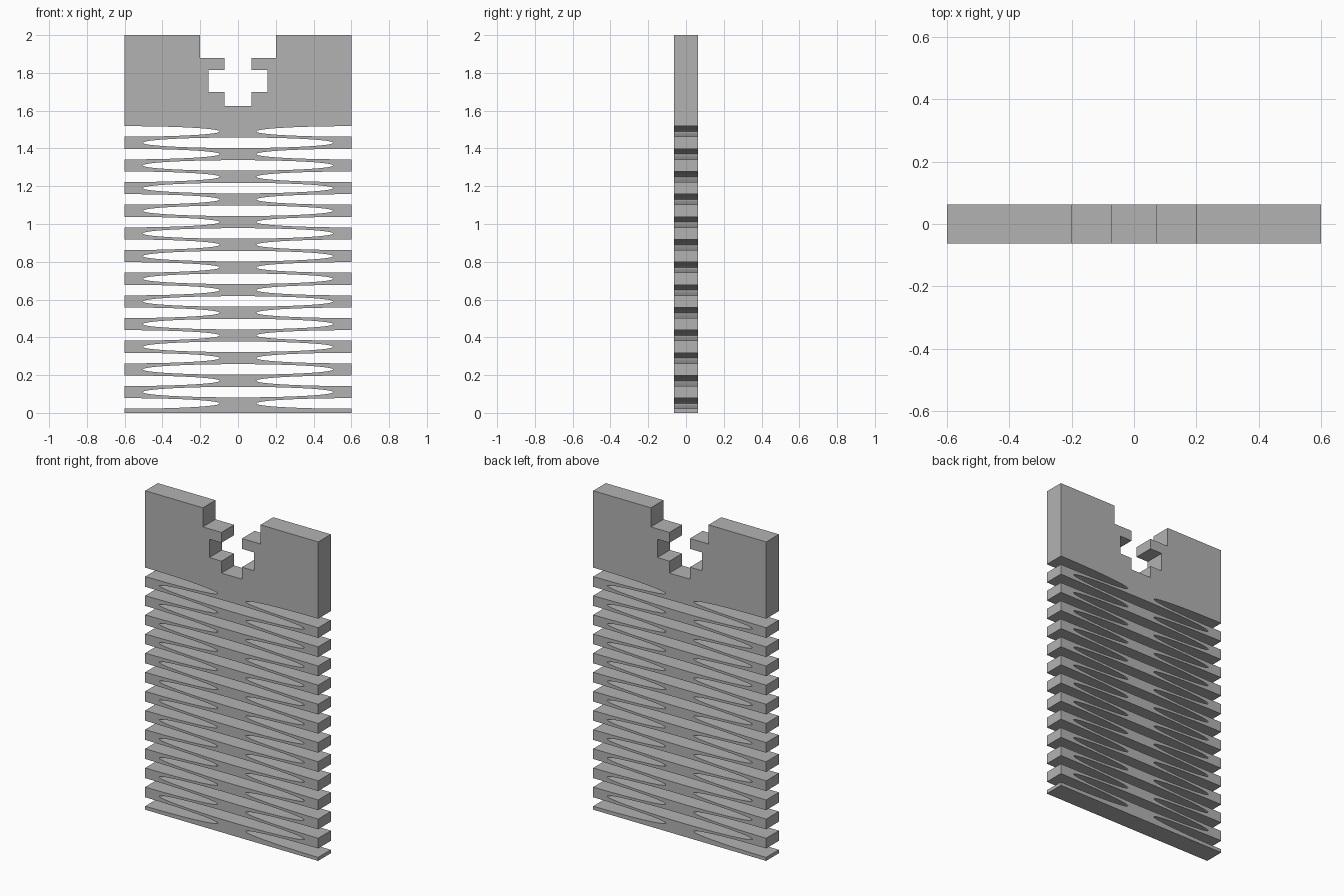
import bpy, bmesh, math

cube = bpy.data.objects.get("Cube")
if cube:
    bpy.data.objects.remove(cube, do_unlink=True)

HALF_W, HALF_T, TOP = 0.6, 0.0625, 2.0
SLOT_A, SLOT_B = 0.504, 0.028      # half length and half height of a slot
FIRST, PITCH, COUNT = 0.05, 0.12, 13
SEGS = 48

grey = bpy.data.materials.new("plain_grey")
grey.use_nodes = True
colour = (0.45, 0.45, 0.45, 1.0)
grey.diffuse_color = colour
grey.node_tree.nodes["Principled BSDF"].inputs["Base Color"].default_value = colour


def arc(cx, cz, start, end, steps):
    """Points on a slot ellipse, both ends included."""
    angles = [start + (end - start) * i / steps for i in range(steps + 1)]
    return [(cx + SLOT_A * math.cos(a), cz + SLOT_B * math.sin(a)) for a in angles]


def add_loop(curve, points):
    spline = curve.splines.new('POLY')
    spline.points.add(len(points) - 1)
    for p, (x, z) in zip(spline.points, points):
        p.co = (x, z, 0, 1)
    spline.use_cyclic_u = True


# Right-hand edge from the foot upward: a half slot cut in at every pitch
side = [(HALF_W, 0)]
for i in range(COUNT):
    side += arc(HALF_W, FIRST + i * PITCH, 1.5 * math.pi, 0.5 * math.pi, SEGS // 2)
side.append((HALF_W, TOP))

# Stepped keyhole notch in the top edge
side += [(0.2, TOP), (0.2, 1.88), (0.071, 1.88), (0.071, 1.815),
         (0.155, 1.815), (0.155, 1.7), (0.071, 1.7), (0.071, 1.625)]

curve = bpy.data.curves.new("spring_plate", 'CURVE')
curve.dimensions = '2D'
curve.fill_mode = 'BOTH'
curve.extrude = HALF_T
add_loop(curve, side + [(-x, z) for x, z in reversed(side)])

# Closed slots through the middle, halfway between the edge slots
for i in range(COUNT - 1):
    add_loop(curve, arc(0, FIRST + (i + 0.5) * PITCH, 0, 2 * math.pi, SEGS)[:-1])

# Turn the filled profile into a clean mesh standing upright
plate = bpy.data.objects.new("spring_plate", curve)
bpy.context.collection.objects.link(plate)
bpy.ops.object.select_all(action='DESELECT')
plate.select_set(True)
bpy.context.view_layer.objects.active = plate
bpy.ops.object.convert(target='MESH')
plate = bpy.context.object
plate.name = "spring_plate"
plate.rotation_euler.x = math.pi / 2
bpy.ops.object.transform_apply(location=False, rotation=True, scale=False)

bm = bmesh.new()
bm.from_mesh(plate.data)
bmesh.ops.remove_doubles(bm, verts=bm.verts, dist=1e-5)
bmesh.ops.recalc_face_normals(bm, faces=bm.faces)
bm.to_mesh(plate.data)
bm.free()

plate.data.materials.clear()
plate.data.materials.append(grey)
bpy.ops.object.shade_smooth_by_angle(angle=math.radians(30))
